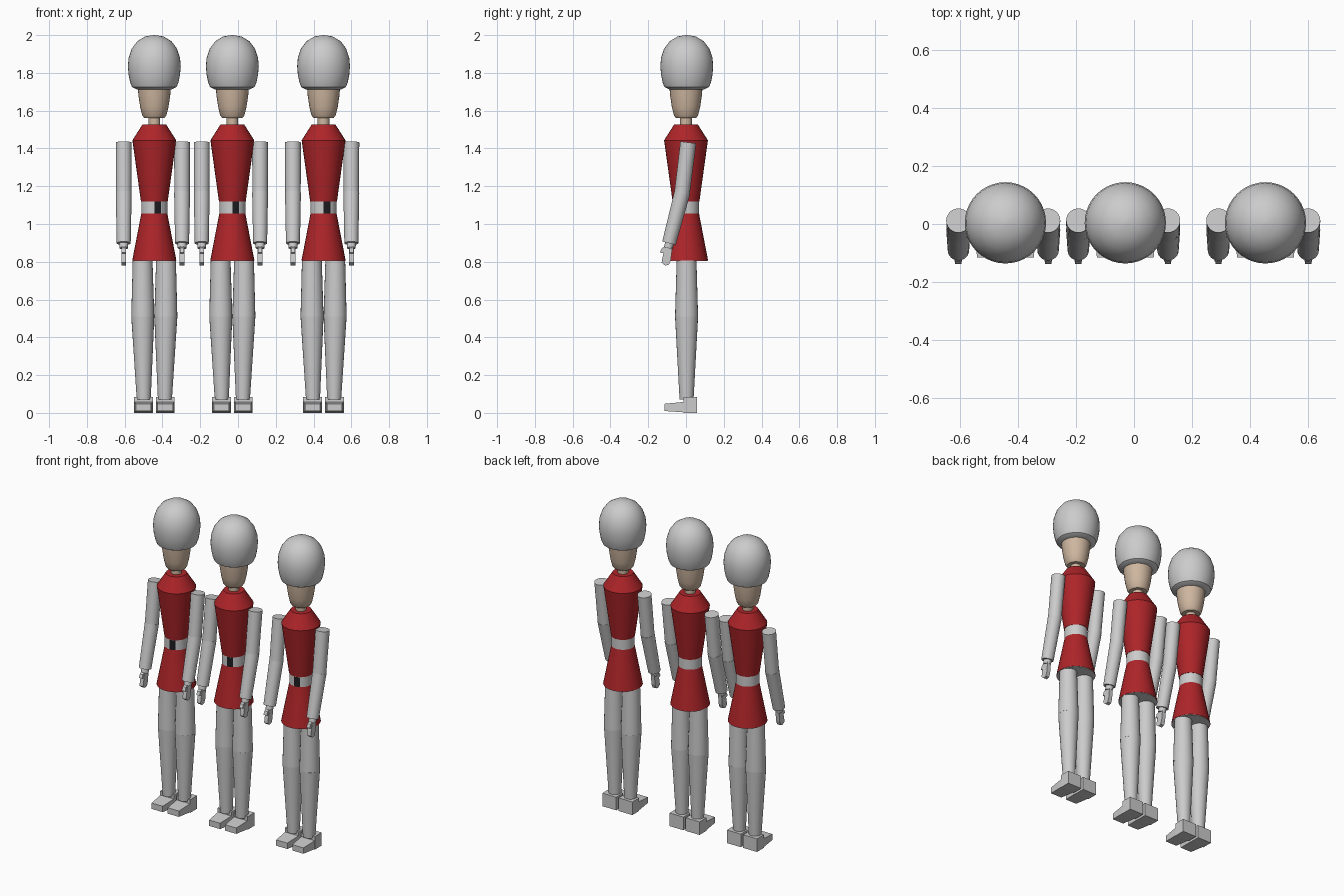
import bpy, bmesh, math
from mathutils import Matrix, Vector

if "Cube" in bpy.data.objects:
    bpy.data.objects.remove(bpy.data.objects["Cube"])


def material(name, color):
    m = bpy.data.materials.new(name)
    m.diffuse_color = (*color, 1)
    m.use_nodes = True
    m.node_tree.nodes["Principled BSDF"].inputs["Base Color"].default_value = m.diffuse_color
    return m


RED = material("red_cloth", (0.42, 0.018, 0.022))
SKIN = material("skin", (0.62, 0.47, 0.35))
BLACK = material("black", (0.012, 0.012, 0.015))


def finish(name, bm, mat=None, smooth=True):
    bmesh.ops.recalc_face_normals(bm, faces=bm.faces)
    me = bpy.data.meshes.new(name)
    bm.to_mesh(me)
    bm.free()
    ob = bpy.data.objects.new(name, me)
    bpy.context.collection.objects.link(ob)
    if mat:
        me.materials.append(mat)
    if smooth:
        bpy.ops.object.select_all(action='DESELECT')
        bpy.context.view_layer.objects.active = ob
        ob.select_set(True)
        bpy.ops.object.shade_smooth_by_angle(angle=math.radians(35))
    return ob


def lathe(name, profile, mat=None, n=32, y=0.0):
    """Revolve (radius, z) points about the vertical axis, with end caps."""
    bm = bmesh.new()
    rings = [[bm.verts.new((r * math.cos(2 * math.pi * i / n),
                            y + r * math.sin(2 * math.pi * i / n), z))
              for i in range(n)] for r, z in profile]
    for a, b in zip(rings, rings[1:]):
        for i in range(n):
            j = (i + 1) % n
            bm.faces.new((a[i], a[j], b[j], b[i]))
    bm.faces.new(rings[0])
    bm.faces.new(rings[-1])
    return finish(name, bm, mat)


def limb(name, a, b, ra, rb, n=24):
    """Tapered cylinder from a to b."""
    a, b = Vector(a), Vector(b)
    d = b - a
    rot = d.to_track_quat('Z', 'Y').to_matrix().to_4x4()
    bm = bmesh.new()
    bmesh.ops.create_cone(bm, cap_ends=True, segments=n, radius1=ra, radius2=rb,
                          depth=d.length, matrix=Matrix.Translation((a + b) / 2) @ rot)
    return finish(name, bm)


def slab(name, outline, x, half, toe_half=None):
    """Extrude a (y, z) outline across x; toe_half narrows the front (-y) end."""
    bm = bmesh.new()
    ymin = min(p[0] for p in outline)
    sides = []
    for s in (-1, 1):
        sides.append([bm.verts.new((x + s * (toe_half if toe_half and y == ymin else half), y, z))
                      for y, z in outline])
    for i in range(len(outline)):
        j = (i + 1) % len(outline)
        bm.faces.new((sides[0][i], sides[0][j], sides[1][j], sides[1][i]))
    bm.faces.new(sides[0])
    bm.faces.new(sides[1])
    return finish(name, bm, smooth=False)


parts = []

# Head
parts.append(lathe("fur_hat", [(.092, 1.712), (.118, 1.725), (.128, 1.75), (.136, 1.79), (.14, 1.835),
                               (.136, 1.88), (.12, 1.928), (.09, 1.968), (.048, 1.993), (.004, 2.0)],
                   n=40, y=.004))
parts.append(lathe("face", [(.054, 1.562), (.064, 1.575), (.075, 1.62), (.084, 1.68), (.088, 1.73)], SKIN))
parts.append(lathe("neck", [(.031, 1.52), (.031, 1.57)], SKIN))

# Coat and belt
parts.append(lathe("coat_top", [(.071, 1.12), (.116, 1.443), (.062, 1.528)], RED))
parts.append(lathe("belt", [(.069, 1.055), (.069, 1.12)]))
parts.append(lathe("coat_skirt", [(.117, .806), (.069, 1.055)], RED))
parts.append(lathe("skirt_underside", [(.115, .803), (.115, .807)]))

# Dark belt buckle: a patch on the front of the belt
bm = bmesh.new()
cols = []
for k in range(4):
    t = math.radians(-90 + 10 * k)
    cols.append([bm.verts.new((.071 * math.cos(t), .071 * math.sin(t), z)) for z in (1.056, 1.119)])
for p, q in zip(cols, cols[1:]):
    bm.faces.new((p[0], q[0], q[1], p[1]))
parts.append(finish("buckle", bm, BLACK))

# Legs and shoes
for s, side in ((-1, "left"), (1, "right")):
    parts.append(limb(side + "_thigh", (s * .062, .003, .82), (s * .061, .003, .51), .052, .061))
    parts.append(limb(side + "_shin", (s * .061, .003, .51), (s * .056, .003, .07), .061, .037))
    parts.append(slab(side + "_heel", [(-.012, 0), (.058, 0), (.058, .085), (-.012, .085)], s * .058, .05))
    parts.append(slab(side + "_toe", [(-.115, .01), (-.012, .003), (-.012, .058), (-.115, .048)],
                      s * .058, .048, .04))

# Arms and hands
for x, side in ((-.162, "left"), (.147, "right")):
    parts.append(limb(side + "_upper_arm", (x, .012, 1.432), (x, -.022, 1.155), .042, .041))
    parts.append(limb(side + "_forearm", (x, -.02, 1.165), (x, -.09, .898), .042, .037))
    parts.append(limb(side + "_wrist", (x, -.085, .905), (x, -.094, .872), .024, .023, 16))
    parts.append(slab(side + "_hand", [(-.112, .88), (-.072, .88), (-.08, .81), (-.09, .785),
                                       (-.11, .78), (-.129, .795), (-.126, .815)], x, .013))
    parts.append(slab(side + "_thumb", [(-.105, .885), (-.128, .872), (-.138, .85),
                                        (-.125, .845), (-.105, .86)], x, .011))

# Three soldiers in a row: move the first, then linked copies
positions = (-.443, -.03, .453)
for ob in parts:
    for i, x in enumerate(positions):
        o = ob if i == 0 else ob.copy()
        if i:
            bpy.context.collection.objects.link(o)
        o.location.x = x
